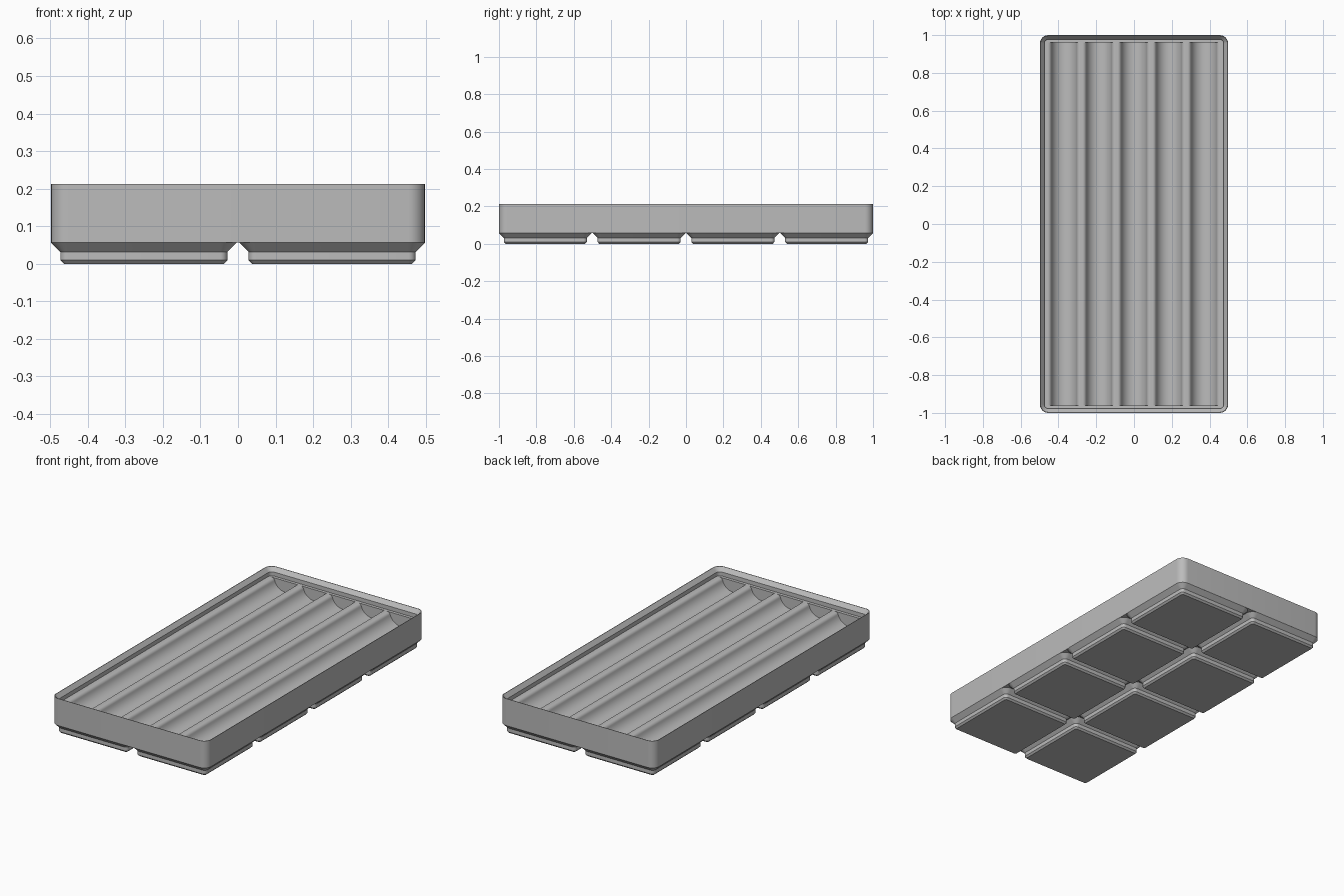
import bpy, bmesh
from math import sin, cos, pi, radians, sqrt, atan2

default = bpy.data.objects.get("Cube")
if default:
    bpy.data.objects.remove(default, do_unlink=True)

grey = bpy.data.materials.new("plain_grey")
grey.use_nodes = True
grey.diffuse_color = (0.5, 0.5, 0.5, 1)
grey.node_tree.nodes["Principled BSDF"].inputs["Base Color"].default_value = (0.5, 0.5, 0.5, 1)

HALF_X, HALF_Y, TOP = 0.4975, 1.0, 0.213
FOOT_TOP, FLOOR = 0.057, 0.167
CORNER = 0.045


def finish(bm, name):
    bmesh.ops.recalc_face_normals(bm, faces=bm.faces)
    mesh = bpy.data.meshes.new(name)
    bm.to_mesh(mesh)
    bm.free()
    mesh.materials.append(grey)
    obj = bpy.data.objects.new(name, mesh)
    bpy.context.collection.objects.link(obj)
    return obj


def rounded_ring(bm, hx, hy, radius, z, steps=8):
    """Closed loop of vertices around a rounded rectangle."""
    ring = []
    for quarter, (sx, sy) in enumerate([(1, 1), (-1, 1), (-1, -1), (1, -1)]):
        for i in range(steps + 1):
            a = (quarter + i / steps) * pi / 2
            ring.append(bm.verts.new((sx * (hx - radius) + radius * cos(a),
                                      sy * (hy - radius) + radius * sin(a), z)))
    return ring


def loft(name, hx, hy, levels):
    """Skin rounded rectangles given as (inset, z) and cap both ends."""
    bm = bmesh.new()
    rings = [rounded_ring(bm, hx - d, hy - d, max(CORNER - d, 0.008), z) for d, z in levels]
    for a, b in zip(rings, rings[1:]):
        for i in range(len(a)):
            j = (i + 1) % len(a)
            bm.faces.new((a[i], a[j], b[j], b[i]))
    bm.faces.new(rings[0])
    bm.faces.new(rings[-1])
    return finish(bm, name)


def smooth(obj):
    bpy.ops.object.select_all(action="DESELECT")
    obj.select_set(True)
    bpy.context.view_layer.objects.active = obj
    bpy.ops.object.shade_smooth_by_angle(angle=radians(30))


def trough_profile(radius=0.07, depth=0.065, fillet=0.02):
    """Round-bottomed groove whose rims roll over onto the floor."""
    cz = FLOOR - depth + radius
    fz = FLOOR - fillet
    fx = sqrt((radius + fillet) ** 2 - (fz - cz) ** 2)
    tangent = atan2(fz - cz, fx)
    half = []
    for i in range(1, 13):
        a = -pi / 2 + (tangent + pi / 2) * i / 12
        half.append((radius * cos(a), cz + radius * sin(a)))
    start = pi + tangent
    for i in range(1, 9):
        a = start + (pi / 2 - start) * i / 8
        half.append((fx + fillet * cos(a), fz + fillet * sin(a)))
    half.append((fx, FLOOR + 0.02))
    return [(-x, z) for x, z in reversed(half)] + [(0, cz - radius)] + half


# Tray body with its stepped stacking lip
body = loft("tray_body", HALF_X, HALF_Y,
            [(0, FOOT_TOP), (0, TOP), (0.003, TOP), (0.0225, 0.19), (0.0225, FLOOR)])

# Five long troughs cut into the floor
bm = bmesh.new()
profile = trough_profile()
for n in range(-2, 3):
    ends = [[bm.verts.new((n * 0.185 + x, y, z)) for x, z in profile] for y in (-0.96, 0.96)]
    for i in range(len(profile)):
        j = (i + 1) % len(profile)
        bm.faces.new((ends[0][i], ends[0][j], ends[1][j], ends[1][i]))
    bm.faces.new(ends[0])
    bm.faces.new(ends[1])
cutter = finish(bm, "trough_cutter")
cutter.hide_render = True
cut = body.modifiers.new("troughs", "BOOLEAN")
cut.operation, cut.solver, cut.object = "DIFFERENCE", "EXACT", cutter
bpy.context.view_layer.objects.active = body
bpy.ops.object.modifier_apply(modifier=cut.name)
bpy.data.objects.remove(cutter, do_unlink=True)
smooth(body)

# Two by four grid of chamfered feet
PITCH = 0.5013
for col in (-0.5, 0.5):
    for row in (-1.5, -0.5, 0.5, 1.5):
        foot = loft("foot", 0.248, 0.248,
                    [(0.0352, 0), (0.0257, 0.0096), (0.0257, 0.0313), (0, FOOT_TOP)])
        foot.location = (col * PITCH, row * PITCH, 0)
        smooth(foot)
